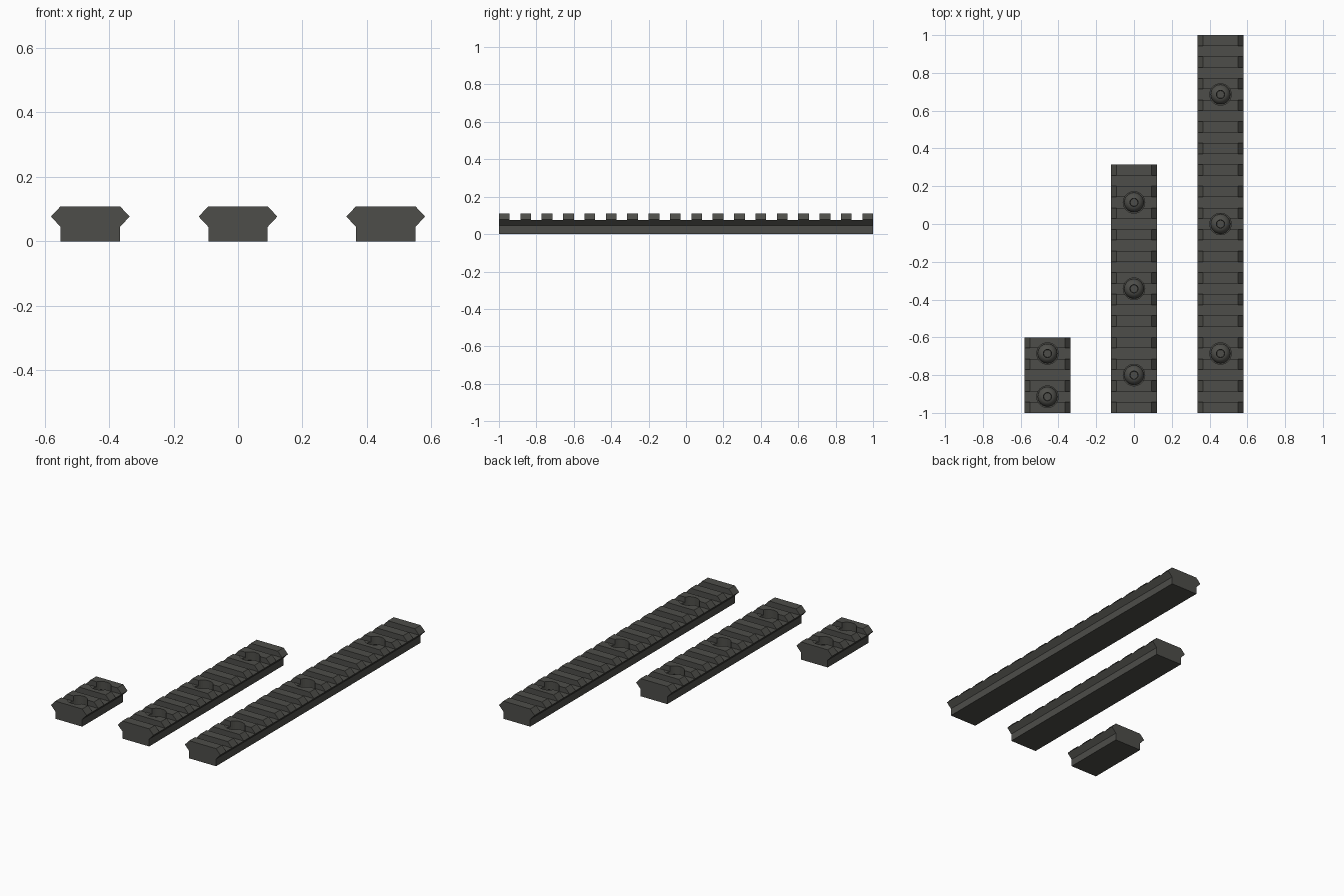
import bpy, bmesh, math
from mathutils import Matrix

if "Cube" in bpy.data.objects:
    bpy.data.objects.remove(bpy.data.objects["Cube"])

SEG = 2 / 35            # tooth width = gap width
SLOT_Z = 0.0765         # floor of the cross slots
SEAT_Z = 0.035          # floor of the screw counterbores

metal = bpy.data.materials.new("dark grey metal")
metal.diffuse_color = (0.075, 0.075, 0.067, 1)
metal.use_nodes = True
metal.node_tree.nodes["Principled BSDF"].inputs["Base Color"].default_value = metal.diffuse_color


def finish(bm, name):
    bmesh.ops.recalc_face_normals(bm, faces=bm.faces)
    me = bpy.data.meshes.new(name)
    bm.to_mesh(me)
    bm.free()
    me.materials.append(metal)
    ob = bpy.data.objects.new(name, me)
    bpy.context.collection.objects.link(ob)
    return ob


def slot_y(k):
    return -1 + SEG * (2 * k + 1.5)


def cut(ob, cutter):
    cutter.hide_render = True
    m = ob.modifiers.new("cut", 'BOOLEAN')
    m.operation, m.solver, m.object = 'DIFFERENCE', 'EXACT', cutter
    bpy.context.view_layer.objects.active = ob
    bpy.ops.object.modifier_apply(modifier=m.name)
    bpy.data.objects.remove(cutter)


def make_rail(name, x, teeth, screws):
    # dovetail section pulled along y
    half = [(0.092, 0), (0.092, 0.045), (0.122, 0.077), (0.092, 0.109)]
    profile = half + [(-a, b) for a, b in reversed(half)]
    bm = bmesh.new()
    face = bm.faces.new([bm.verts.new((x + a, -1, b)) for a, b in profile])
    ext = bmesh.ops.extrude_face_region(bm, geom=[face])
    length = SEG * (2 * teeth - 1)
    bmesh.ops.translate(bm, vec=(0, length, 0),
                        verts=[v for v in ext["geom"] if isinstance(v, bmesh.types.BMVert)])
    rail = finish(bm, name)

    # cross slots
    bm = bmesh.new()
    for k in range(teeth - 1):
        bmesh.ops.create_cube(bm, size=1, matrix=Matrix.Translation((x, slot_y(k), SLOT_Z + 0.05))
                              @ Matrix.Diagonal((0.4, SEG, 0.1, 1)))
    cut(rail, finish(bm, "slot_cutter"))

    # screw counterbores
    bm = bmesh.new()
    for k in screws:
        bmesh.ops.create_cone(bm, cap_ends=True, segments=32, radius1=0.057, radius2=0.057, depth=0.2,
                              matrix=Matrix.Translation((x, slot_y(k), SEAT_Z + 0.1)))
    cut(rail, finish(bm, "counterbore_cutter"))

    for k in screws:
        make_screw(name + "_screw", x, slot_y(k))


def make_screw(name, x, y):
    # domed head with a recessed socket
    rings = [(0.052, SEAT_Z - 0.002), (0.052, 0.044), (0.047, 0.055), (0.039, 0.064),
             (0.030, 0.070), (0.022, 0.072), (0.020, 0.048)]
    n = 30
    bm = bmesh.new()
    loops = [[bm.verts.new((x + r * math.cos(2 * math.pi * i / n),
                            y + r * math.sin(2 * math.pi * i / n), z)) for i in range(n)]
             for r, z in rings]
    for a, b in zip(loops, loops[1:]):
        for i in range(n):
            j = (i + 1) % n
            bm.faces.new((a[i], a[j], b[j], b[i]))
    bm.faces.new(loops[0])
    bm.faces.new(loops[-1])
    ob = finish(bm, name)
    bpy.ops.object.select_all(action='DESELECT')
    ob.select_set(True)
    bpy.context.view_layer.objects.active = ob
    bpy.ops.object.shade_smooth_by_angle(angle=math.radians(35))


make_rail("short_rail", -0.458, 4, (0, 2))
make_rail("medium_rail", 0, 12, (1, 5, 9))
make_rail("long_rail", 0.458, 18, (2, 8, 14))
